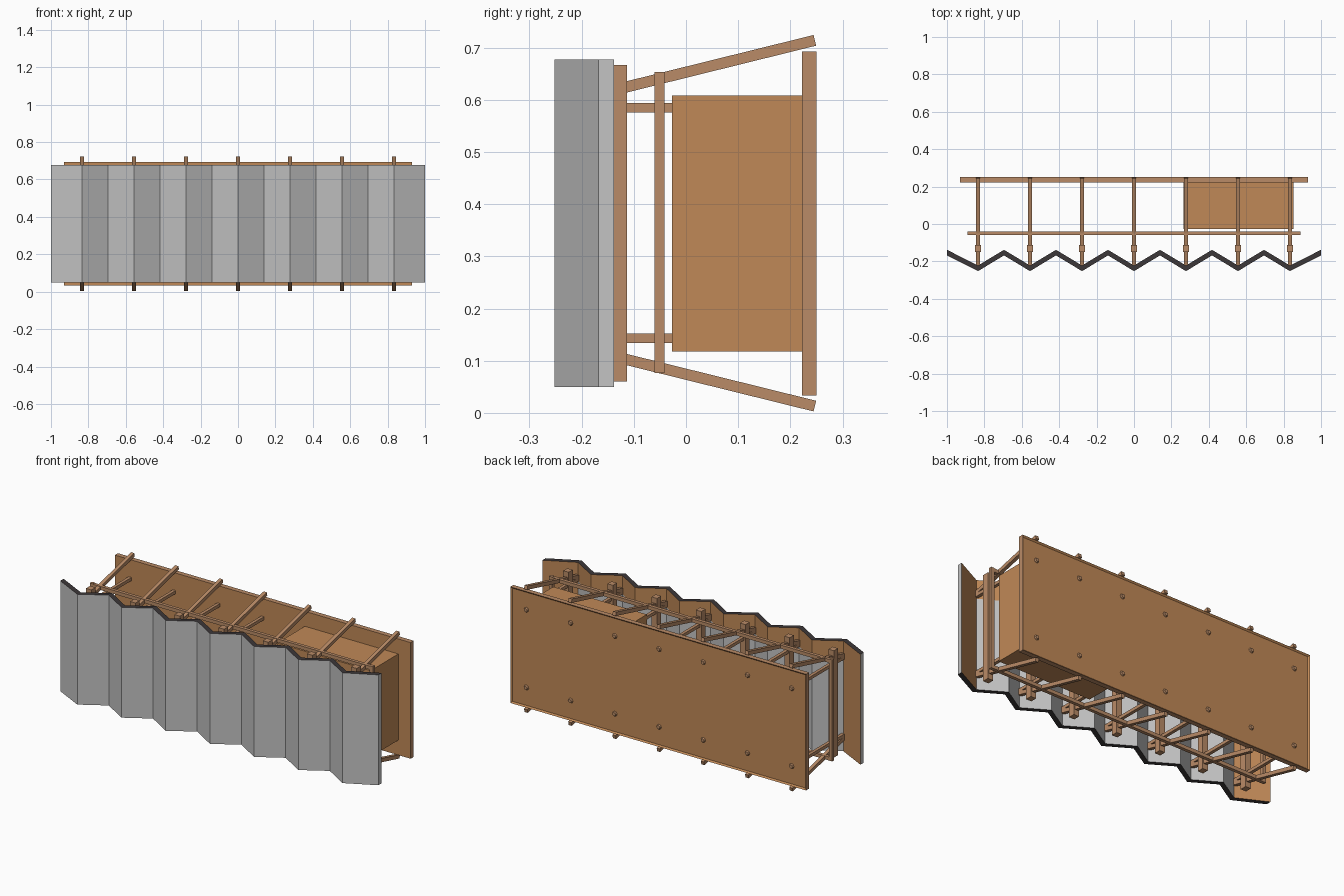
import bpy, bmesh, math
from mathutils import Vector

if "Cube" in bpy.data.objects:
    bpy.data.objects.remove(bpy.data.objects["Cube"])


def material(name, rgb):
    m = bpy.data.materials.new(name)
    m.diffuse_color = (*rgb, 1)
    m.use_nodes = True
    m.node_tree.nodes["Principled BSDF"].inputs["Base Color"].default_value = m.diffuse_color
    return m


GREY = material("sheet_grey", (0.55, 0.55, 0.55))
DARK = material("edge_dark", (0.045, 0.038, 0.04))
PLY = material("plywood_brown", (0.53, 0.25, 0.095))
STICK = material("timber_brown", (0.49, 0.26, 0.135))


def finish(name, bm, mats):
    bmesh.ops.recalc_face_normals(bm, faces=bm.faces)
    me = bpy.data.meshes.new(name)
    bm.to_mesh(me)
    bm.free()
    for m in mats:
        me.materials.append(m)
    ob = bpy.data.objects.new(name, me)
    bpy.context.collection.objects.link(ob)
    return ob


def box(name, lo, hi, *mats):
    bm = bmesh.new()
    bmesh.ops.create_cube(bm, size=1)
    for v in bm.verts:
        v.co = Vector([(a + b) / 2 + c * (b - a) for a, b, c in zip(lo, hi, v.co)])
    return finish(name, bm, mats)


def sloped_arm(name, x, w, a, b, t):
    # square bar in the yz plane from a to b, both (y, z)
    ob = box(name, (-w / 2, -0.5, -t / 2), (w / 2, 0.5, t / 2), STICK)
    d = Vector((0, b[0] - a[0], b[1] - a[1]))
    ob.scale.y = d.length
    ob.rotation_euler.x = math.atan2(d.z, d.y)
    ob.location = (x, (a[0] + b[0]) / 2, (a[1] + b[1]) / 2)


# folded sheet screen: grey skin, dark rims, brown timber backing
STEP = 0.278
cols = [(-1, -0.168)]
for i in range(7):
    x = (i - 3) * STEP
    cols.append((x, -0.252))
    if i < 6:
        cols.append((x + STEP / 2, -0.168))
cols.append((1, -0.168))
levels = [0.05, 0.57, 0.677]
bm = bmesh.new()
front = [[bm.verts.new((x, y, z)) for z in levels] for x, y in cols]
back = [[bm.verts.new((x, y + 0.03, z)) for z in levels] for x, y in cols]
last = len(cols) - 2
for i in range(last + 1):
    for j in range(2):
        bm.faces.new((front[i][j], front[i + 1][j], front[i + 1][j + 1], front[i][j + 1]))
        f = bm.faces.new((back[i][j], back[i + 1][j], back[i + 1][j + 1], back[i][j + 1]))
        f.material_index = 2 if j == 1 or i in (0, last) else 0
    for j in (0, 2):
        f = bm.faces.new((front[i][j], front[i + 1][j], back[i + 1][j], back[i][j]))
        f.material_index = 1
for i in (0, last + 1):
    for j in range(2):
        bm.faces.new((front[i][j], back[i][j], back[i][j + 1], front[i][j + 1]))
finish("folded_screen", bm, [GREY, DARK, PLY])

# back panel with a narrow raised rim and timber coloured edges
panel = box("back_panel", (-0.93, 0.222, 0.033), (0.93, 0.25, 0.693), PLY, STICK)
bm = bmesh.new()
bm.from_mesh(panel.data)
rear = [f for f in bm.faces if f.normal.y > 0.5]
bmesh.ops.inset_region(bm, faces=rear, thickness=0.012)
bmesh.ops.translate(bm, vec=(0, -0.008, 0), verts=rear[0].verts)
bm.normal_update()
for f in bm.faces:
    f.material_index = 0 if abs(f.normal.y) > 0.5 else 1
bm.to_mesh(panel.data)
bm.free()

# storage box against the panel
box("storage_box", (0.265, -0.027, 0.118), (0.853, 0.235, 0.608), PLY)

# seven support ribs
for i in range(7):
    x = (i - 3) * STEP
    box("fold_post", (x - 0.017, -0.15, 0.06), (x + 0.017, -0.113, 0.667), STICK)
    sloped_arm("upper_arm", x, 0.02, (-0.222, 0.598), (0.247, 0.714), 0.021)
    sloped_arm("lower_arm", x, 0.02, (-0.222, 0.129), (0.247, 0.013), 0.021)
    for z in (0.585, 0.143):
        box("strut", (x - 0.009, -0.222, z - 0.009), (x + 0.009, 0.24, z + 0.009), STICK)
        # bolt head on the back of the panel
        bm = bmesh.new()
        bmesh.ops.create_cone(bm, cap_ends=True, segments=8, radius1=0.016,
                              radius2=0.01, depth=0.01)
        head = finish("bolt_head", bm, [STICK])
        head.rotation_euler.x = -math.pi / 2
        head.location = (x, 0.245, z)

# rail frame between the ribs
for z in (0.641, 0.086):
    box("long_rail", (-0.89, -0.06, z - 0.01), (0.89, -0.041, z + 0.01), STICK)
for s in (-1, 1):
    box("rail_upright", (s * 0.88 - 0.01, -0.06, 0.076), (s * 0.88 + 0.01, -0.041, 0.653), STICK)
